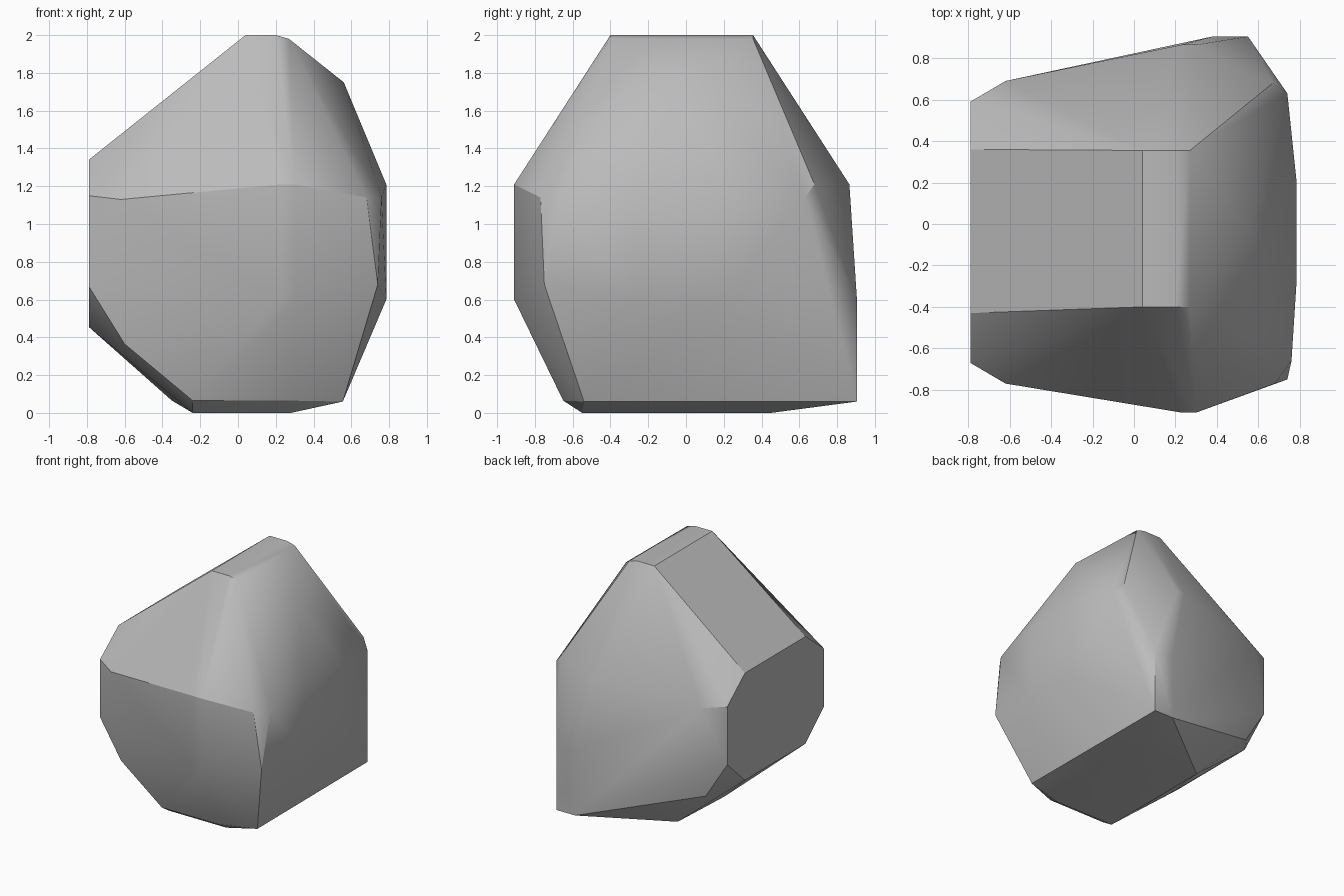
import bpy
import bmesh
import math

cube = bpy.data.objects.get("Cube")
if cube:
    bpy.data.objects.remove(cube, do_unlink=True)


def material(name, colour):
    mat = bpy.data.materials.new(name)
    mat.use_nodes = True
    mat.diffuse_color = colour
    mat.node_tree.nodes["Principled BSDF"].inputs["Base Color"].default_value = colour
    return mat


corners = []


def pair(x, front, back, z):
    """Add a front corner and a back corner at the same x and height."""
    corners.extend([(x, front, z), (x, back, z)])


def corner(x, y, z):
    corners.append((x, y, z))


def column(x, y, heights):
    """Add corners stacked above each other."""
    for z in heights:
        corner(x, y, z)


# Crest: the flat ridge and its rounded shoulder
for x, z in ((0.04, 2), (0.2, 2), (0.27, 1.98)):
    pair(x, -0.4, 0.355, z)
corner(0.56, -0.02, 1.75)

# Flat cleaved end on the right side
for z in (0.455, 1.34):
    pair(-0.79, -0.43, 0.36, z)
for z in (0.67, 1.15):
    pair(-0.79, -0.67, 0.59, z)
pair(-0.62, -0.77, 0.69, 1.13)
pair(-0.6, -0.67, 0.6, 0.365)

# Front and back bulges
for x in (0.23, 0.3):
    column(x, -0.91, (0.6, 1.21))
    corner(x, 0.865, 1.21)
for x in (0.38, 0.55):
    column(x, 0.905, (0.06, 0.6))

# Broad left flank
for y in (-0.27, 0.2):
    column(0.785, y, (0.6, 1.21))
corner(0.68, -0.77, 1.14)
corner(0.74, -0.75, 0.68)
corner(0.76, -0.66, 1.14)
corner(0.67, 0.68, 1.21)
corner(0.74, 0.63, 1.14)

# Underside
for x in (-0.24, 0.28):
    pair(x, -0.55, 0.45, 0)
    corner(x, -0.65, 0.065)
corner(-0.35, 0, 0.065)
corner(0.555, -0.54, 0.06)

# Wrap the corners in one faceted boulder
bm = bmesh.new()
for co in corners:
    bm.verts.new(co)
hull = bmesh.ops.convex_hull(bm, input=bm.verts[:])
inside = {g for g in hull["geom_interior"] if isinstance(g, bmesh.types.BMVert)}
inside |= {v for v in bm.verts if not v.link_faces}
bmesh.ops.delete(bm, geom=list(inside), context="VERTS")
bmesh.ops.dissolve_limit(bm, angle_limit=math.radians(1),
                         verts=bm.verts[:], edges=bm.edges[:])
bmesh.ops.recalc_face_normals(bm, faces=bm.faces[:])

mesh = bpy.data.meshes.new("boulder")
bm.to_mesh(mesh)
bm.free()
boulder = bpy.data.objects.new("boulder", mesh)
bpy.context.collection.objects.link(boulder)
mesh.materials.append(material("stone grey", (0.5, 0.5, 0.5, 1)))

# Soften shallow creases, keep hard ones sharp
bpy.ops.object.select_all(action="DESELECT")
boulder.select_set(True)
bpy.context.view_layer.objects.active = boulder
bpy.ops.object.shade_smooth_by_angle(angle=math.radians(30))
